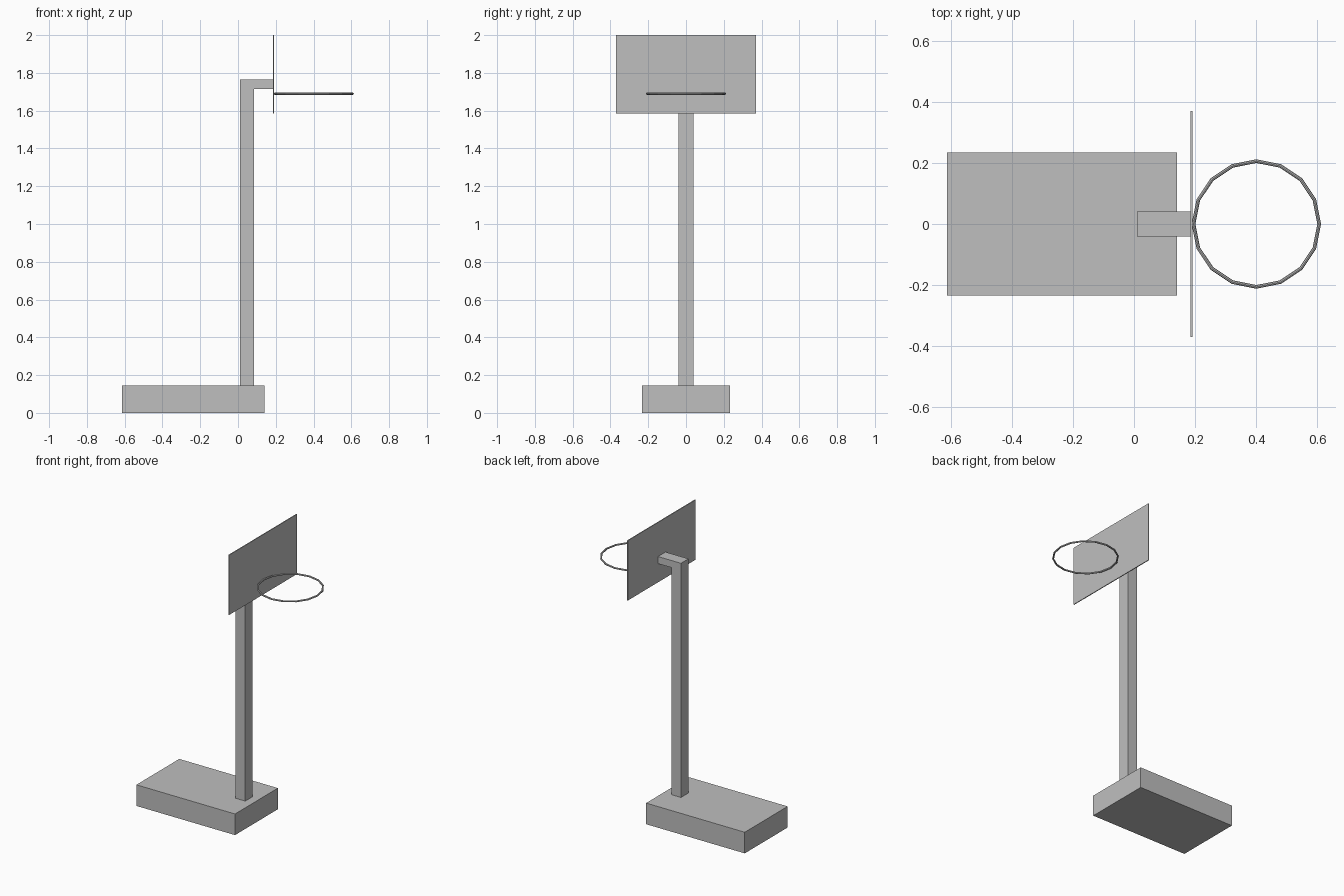
import bpy
import bmesh
from mathutils import Vector
from math import pi, cos, sin

if "Cube" in bpy.data.objects:
    bpy.data.objects.remove(bpy.data.objects["Cube"])

GREY = (0.52, 0.52, 0.52, 1)
grey = bpy.data.materials.new("plain grey")
grey.use_nodes = True
grey.diffuse_color = GREY
grey.node_tree.nodes["Principled BSDF"].inputs["Base Color"].default_value = GREY


def finish(name, bm):
    bmesh.ops.recalc_face_normals(bm, faces=bm.faces)
    mesh = bpy.data.meshes.new(name)
    bm.to_mesh(mesh)
    bm.free()
    mesh.materials.append(grey)
    obj = bpy.data.objects.new(name, mesh)
    bpy.context.collection.objects.link(obj)
    return obj


def extrude_profile(name, profile, half_width):
    """Extrude an (x, z) outline symmetrically along y."""
    bm = bmesh.new()
    face = bm.faces.new([bm.verts.new((x, -half_width, z)) for x, z in profile])
    result = bmesh.ops.extrude_face_region(bm, geom=[face])
    verts = [v for v in result["geom"] if isinstance(v, bmesh.types.BMVert)]
    bmesh.ops.translate(bm, verts=verts, vec=Vector((0, 2 * half_width, 0)))
    return finish(name, bm)


def slab(name, x0, x1, z0, z1, half_width):
    return extrude_profile(name, [(x0, z0), (x1, z0), (x1, z1), (x0, z1)], half_width)


def ring(name, center, radius, tube, sides, tube_sides):
    bm = bmesh.new()
    loops = []
    for i in range(sides):
        a = 2 * pi * i / sides
        out = Vector((cos(a), sin(a), 0))
        loops.append([])
        for j in range(tube_sides):
            b = 2 * pi * j / tube_sides
            co = Vector(center) + out * (radius + tube * cos(b))
            loops[-1].append(bm.verts.new(co + Vector((0, 0, tube * sin(b)))))
    for i in range(sides):
        here, after = loops[i], loops[(i + 1) % sides]
        for j in range(tube_sides):
            k = (j + 1) % tube_sides
            bm.faces.new((here[j], after[j], after[k], here[k]))
    return finish(name, bm)


# Heavy base
slab("base", -0.613, 0.141, 0, 0.146, 0.234)

# Post with its short arm, one bent outline
extrude_profile("post_and_arm", [
    (0.01, 0.146), (0.084, 0.146), (0.084, 1.715),
    (0.186, 1.715), (0.186, 1.764), (0.01, 1.764)], 0.041)

# Thin backboard and hoop
slab("backboard", 0.185, 0.191, 1.586, 2.0, 0.37)
ring("hoop", (0.401, 0, 1.69), 0.206, 0.006, 16, 8)
